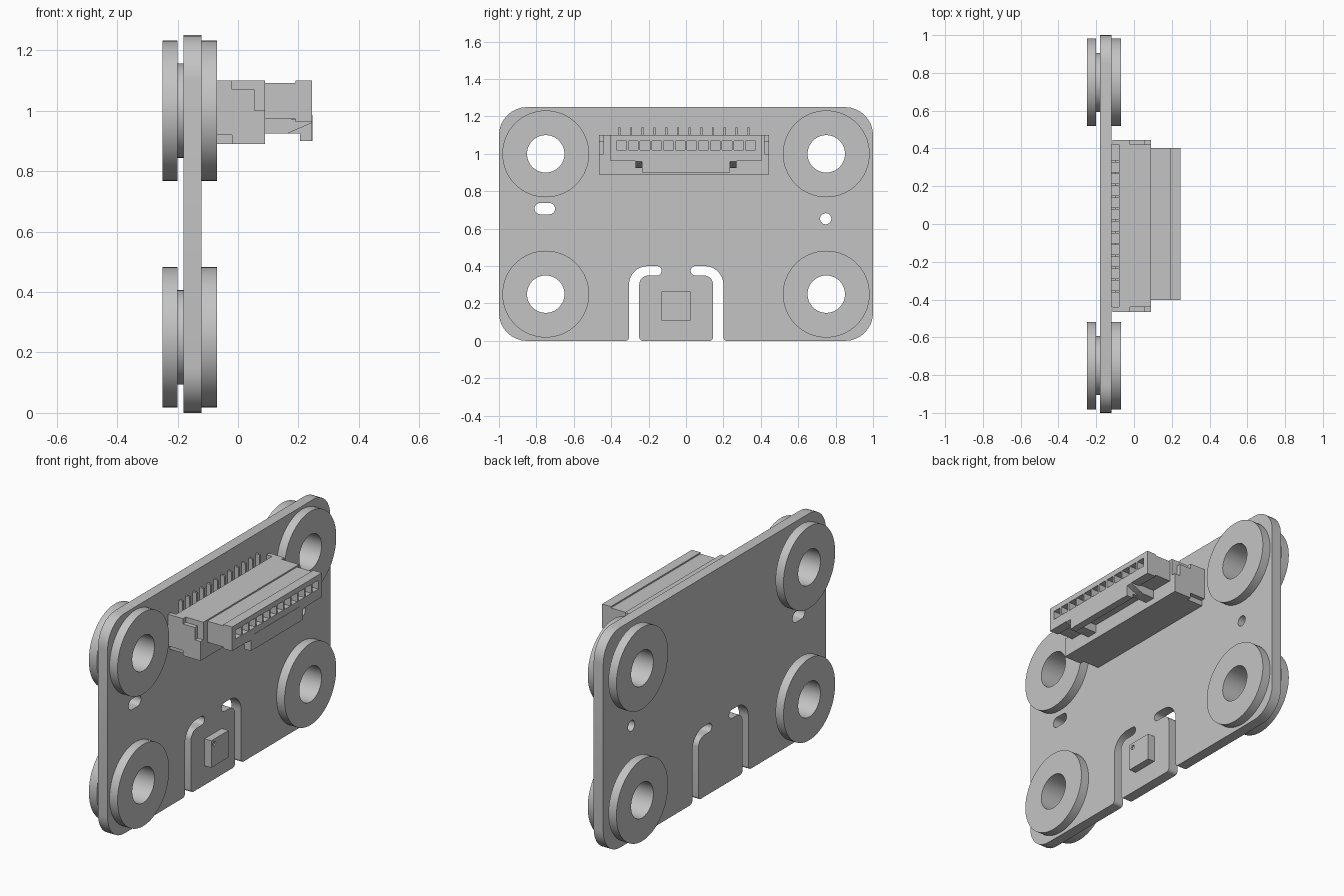
import bpy, bmesh, math
from mathutils import Vector, Matrix

cube = bpy.data.objects.get("Cube")
if cube:
    bpy.data.objects.remove(cube, do_unlink=True)

grey = bpy.data.materials.new("plain grey")
grey.use_nodes = True
grey.diffuse_color = (0.55, 0.55, 0.55, 1)
grey.node_tree.nodes["Principled BSDF"].inputs["Base Color"].default_value = grey.diffuse_color


def finish(name, bm):
    bmesh.ops.recalc_face_normals(bm, faces=bm.faces)
    mesh = bpy.data.meshes.new(name)
    bm.to_mesh(mesh)
    bm.free()
    mesh.materials.append(grey)
    mesh.shade_smooth()
    mesh.set_sharp_from_angle(angle=math.radians(30))
    obj = bpy.data.objects.new(name, mesh)
    bpy.context.collection.objects.link(obj)
    return obj


def prism(name, loops, lo, hi, axis="x"):
    """Extrude an outline with optional holes along x (outline in y, z) or y (outline in x, z)."""
    bm = bmesh.new()
    for loop in loops:
        verts = [bm.verts.new((lo, u, v) if axis == "x" else (u, lo, v)) for u, v in loop]
        for a, b in zip(verts, verts[1:] + verts[:1]):
            bm.edges.new((a, b))
    normal = (1, 0, 0) if axis == "x" else (0, 1, 0)
    bmesh.ops.triangle_fill(bm, edges=bm.edges[:], use_beauty=True, normal=normal)
    ext = bmesh.ops.extrude_face_region(bm, geom=bm.faces[:])
    moved = [g for g in ext["geom"] if isinstance(g, bmesh.types.BMVert)]
    bmesh.ops.translate(bm, verts=moved, vec=Vector(normal) * (hi - lo))
    return finish(name, bm)


def rect(u0, u1, v0, v1):
    return [(u0, v0), (u1, v0), (u1, v1), (u0, v1)]


def box(name, x, y, z):
    return prism(name, [rect(*y, *z)], *x)


def circle(u, v, r, n=48):
    return [(u + r * math.cos(math.tau * i / n), v + r * math.sin(math.tau * i / n)) for i in range(n)]


def rounded(corners, steps=8):
    """Round each right-angled corner (u, v, radius)."""
    out = []
    for i, (u, v, r) in enumerate(corners):
        p = Vector((u, v))
        a = (Vector(corners[i - 1][:2]) - p).normalized()
        b = (Vector(corners[(i + 1) % len(corners)][:2]) - p).normalized()
        for k in range(steps + 1):
            t = math.pi / 2 * k / steps
            q = p + r * (a + b) - r * (b * math.cos(t) + a * math.sin(t))
            out.append((q.x, q.y))
    return out


# Circuit board with a tab freed by two hooked slots
BACK, FRONT = -0.18, -0.12
hook = [(-0.305, 0, 0.02), (-0.305, 0.40, 0.10), (-0.13, 0.40, 0.0249),
        (-0.13, 0.35, 0.0249), (-0.25, 0.35, 0.05), (-0.25, 0, 0.02)]
mirrored = [(-0.105 - u, v, r) for u, v, r in reversed(hook)]
outline = [(-1, 1.25, 0.15), (-1, 0, 0.15)] + hook + mirrored + [(1, 0, 0.15), (1, 1.25, 0.15)]
mounts = [(y, z) for y in (-0.75, 0.75) for z in (0.25, 1.0)]
oval = rounded([(u, v, 0.0299) for u, v in rect(-0.81, -0.70, 0.677, 0.737)])
prism("circuit_board", [rounded(outline), oval, circle(0.747, 0.653, 0.03, 24)]
      + [circle(y, z, 0.156) for y, z in mounts], BACK, FRONT)

# Grommets with a groove that holds the board
section = [(-0.25, 0.10), (-0.25, 0.232), (-0.20, 0.232), (-0.20, 0.156),
           (FRONT, 0.156), (FRONT, 0.232), (-0.07, 0.232), (-0.07, 0.10)]
for i, (y, z) in enumerate(mounts):
    bm = bmesh.new()
    verts = [bm.verts.new((x, 0, r)) for x, r in section]
    edges = [bm.edges.new((a, b)) for a, b in zip(verts, verts[1:] + verts[:1])]
    bmesh.ops.spin(bm, geom=verts + edges, cent=(0, 0, 0), axis=(1, 0, 0),
                   angle=math.tau, steps=64, use_duplicate=False)
    bmesh.ops.remove_doubles(bm, verts=bm.verts, dist=1e-4)
    bmesh.ops.translate(bm, verts=bm.verts, vec=(0, y, z))
    finish(f"grommet_{i + 1}", bm)

# Sensor chip with a pin-one dimple
chip = rect(-0.13, 0.025, 0.11, 0.263)
prism("sensor_chip", [chip], FRONT, -0.085)
prism("sensor_chip_top", [chip, circle(-0.102, 0.236, 0.013, 20)], -0.085, -0.077)

# Socket housing with stepped cheeks
box("socket_body", (-0.08, 0.09), (-0.44, 0.42), (0.89, 1.10))
box("socket_base", (FRONT, -0.08), (-0.44, 0.42), (0.89, 1.06))
cheek = [(-0.115, 0.92), (-0.02, 0.92), (-0.02, 0.89), (0.09, 0.89), (0.09, 1.0),
         (0.055, 1.0), (0.055, 1.07), (-0.02, 1.07), (-0.02, 1.10), (-0.115, 1.10)]
prism("right_socket_cheek", [cheek], -0.465, -0.44, "y")
prism("left_socket_cheek", [cheek], 0.42, 0.445, "y")

# Row of solder pins
PITCH, COUNT = 0.0627, 12
for i in range(COUNT):
    y = -0.012 + (i - (COUNT - 1) / 2) * PITCH
    box(f"solder_pin_{i + 1}", (FRONT, -0.095), (y - 0.006, y + 0.006), (1.05, 1.14))
    box(f"pin_shoulder_{i + 1}", (-0.11, -0.08), (y - 0.006, y + 0.006), (1.05, 1.09))

# Plug with a row of wire openings in its front
WIDE = (-0.403, 0.403)
box("plug_body", (0.09, 0.19), WIDE, (0.972, 1.092))
openings = []
for i in range(COUNT):
    y = (i - (COUNT - 1) / 2) * PITCH
    openings.append(rect(y - 0.026, y + 0.026, 1.02, 1.07))
prism("plug_face", [rect(*WIDE, 0.963, 1.10)] + openings, 0.19, 0.245)

# Latch under the plug: two arms, a cross bar and sloping guides
arm = [(0.09, 0.925), (0.205, 0.925), (0.205, 0.90), (0.245, 0.90), (0.245, 0.97), (0.09, 0.98)]
guide = [(0.09, 0.925), (0.165, 0.925), (0.245, 0.96), (0.245, 0.965), (0.09, 0.98)]
for side, s in (("left", 1), ("right", -1)):
    prism(side + "_latch_arm", [arm], s * 0.207, s * 0.235, "y")
    prism(side + "_latch_guide", [guide], s * 0.235, s * 0.27, "y")
box("latch_bar", (0.205, 0.247), (-0.207, 0.207), (0.90, 0.985))
